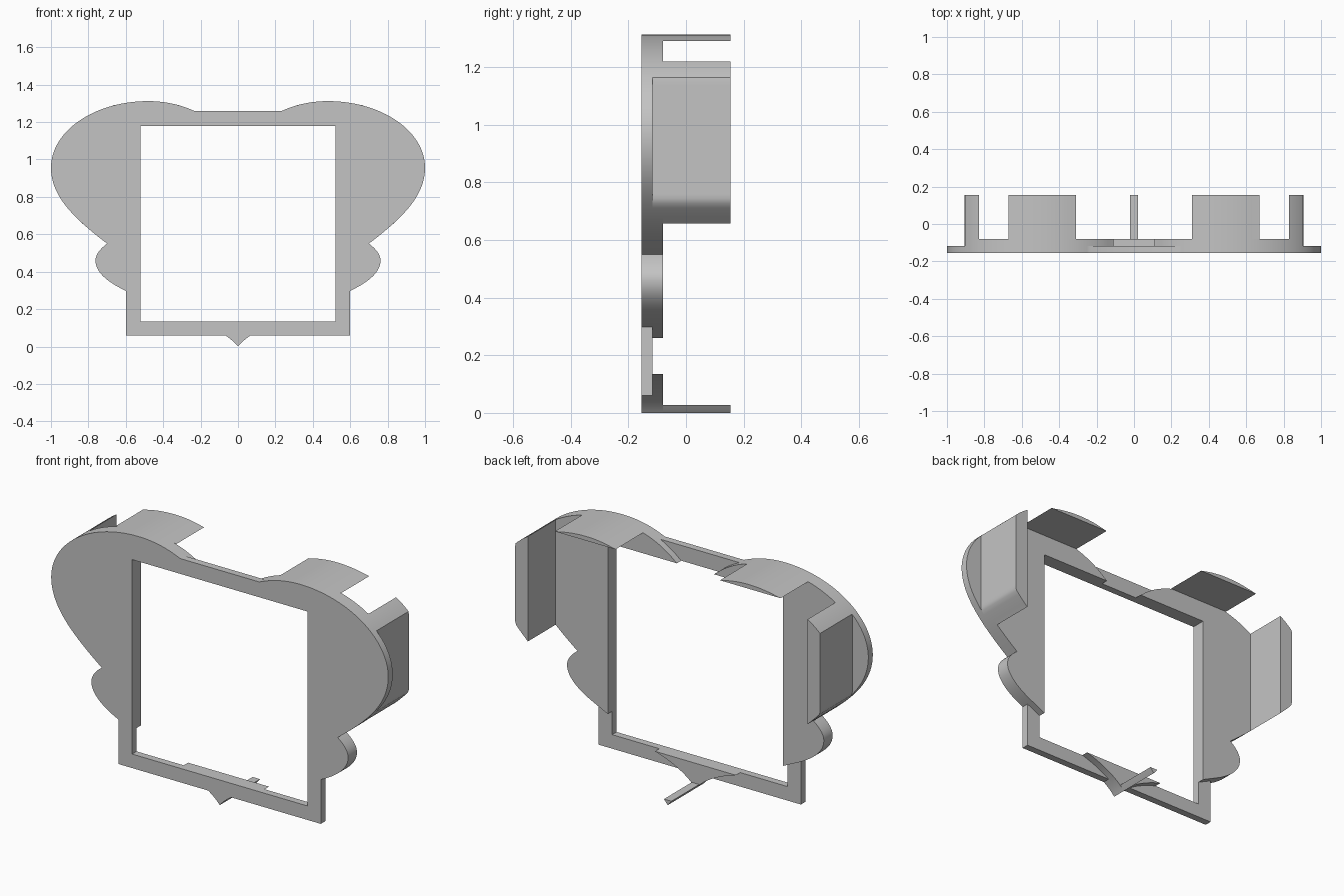
import bpy
import bmesh
from math import sin, cos, pi

if "Cube" in bpy.data.objects:
    bpy.data.objects.remove(bpy.data.objects["Cube"], do_unlink=True)

# Depth levels, front to back
FRONT, PLATE, RIM, BACK = -0.155, -0.117, -0.08, 0.155
# Window opening and outer frame
WIN_X, WIN_LOW, WIN_TOP = 0.52, 0.135, 1.178
FRAME_X, FRAME_LOW, FRAME_TOP = 0.6, 0.06, 1.26
SIDE_LIMIT = 0.905

grey = bpy.data.materials.new("plain grey")
grey.use_nodes = True
COLOUR = (0.55, 0.55, 0.55, 1)
grey.diffuse_color = COLOUR
grey.node_tree.nodes["Principled BSDF"].inputs["Base Color"].default_value = COLOUR


def bezier(a, b, c, d, steps=14):
    """Points along a cubic curve, without its first point."""
    pts = []
    for i in range(1, steps + 1):
        t = i / steps
        s = 1 - t
        pts.append(tuple(s**3 * p + 3 * s * s * t * q + 3 * s * t * t * r + t**3 * u
                         for p, q, r, u in zip(a, b, c, d)))
    return pts


def prism(name, outline, y0, y1):
    """Extrude a half outline in depth and mirror it across x = 0."""
    bm = bmesh.new()
    front = [bm.verts.new((x, y0, z)) for x, z in outline]
    back = [bm.verts.new((x, y1, z)) for x, z in outline]
    bm.faces.new(front)
    bm.faces.new(back[::-1])
    n = len(outline)
    for i in range(n):
        j = (i + 1) % n
        if max(outline[i][0], outline[j][0]) > 1e-5:  # leave the seam open
            bm.faces.new((front[i], back[i], back[j], front[j]))
    bmesh.ops.mirror(bm, geom=bm.verts[:] + bm.edges[:] + bm.faces[:],
                     axis='X', merge_dist=1e-5)
    bmesh.ops.remove_doubles(bm, verts=bm.verts[:], dist=1e-5)
    bmesh.ops.recalc_face_normals(bm, faces=bm.faces[:])
    mesh = bpy.data.meshes.new(name)
    bm.to_mesh(mesh)
    bm.free()
    mesh.materials.append(grey)
    obj = bpy.data.objects.new(name, mesh)
    bpy.context.collection.objects.link(obj)
    bpy.ops.object.select_all(action='DESELECT')
    obj.select_set(True)
    bpy.context.view_layer.objects.active = obj
    bpy.ops.object.shade_smooth_by_angle(angle=pi / 6)
    return obj


# Upper wing: elliptical crown, then a curve down to the notch
crown = []
STEPS = 56
START = 0.788 * pi
for i in range(STEPS + 1):
    a = START * (1 - i / STEPS)
    radius = 0.52 if cos(a) > 0 else 0.47
    crown.append((0.48 + radius * cos(a), 0.956 + 0.356 * sin(a)))
crown[0] = (0.11, WIN_TOP)
wing = crown + bezier((1, 0.956), (1, 0.8), (0.87, 0.68), (0.7, 0.55), 24)

# Small lower lobe
lobe = bezier((0.7, 0.55), (0.74, 0.52), (0.762, 0.49), (0.762, 0.459))
lobe += bezier((0.762, 0.459), (0.762, 0.39), (0.68, 0.335), (FRAME_X, 0.298))

# Bottom point
tip = [(0.24, WIN_LOW)] + bezier((0.24, WIN_LOW), (0.12, 0.1), (0.04, 0.05), (0, 0), 20)

# Front plate: the frame joined with the winged outline
plate = [(0, FRAME_TOP), (0.235, FRAME_TOP)]
plate += [p for p in wing if p[0] > 0.24] + lobe
plate += [(FRAME_X, FRAME_LOW), (0.068, FRAME_LOW)]
plate += [p for p in tip if p[1] < FRAME_LOW - 0.002]
plate += [(0, WIN_LOW), (WIN_X, WIN_LOW), (WIN_X, WIN_TOP), (0, WIN_TOP)]
prism("front_plate", plate, FRONT, PLATE)

# Thicker backing behind the wings, trimmed at the sides
backing = [(min(x, SIDE_LIMIT), z) for x, z in wing] + lobe
backing += [(WIN_X, 0.26), (WIN_X, WIN_TOP)]
prism("wing_backing", backing, PLATE, RIM)

# Backing behind the bottom point
prism("tip_backing", [(0, WIN_LOW)] + tip, PLATE, RIM)

# Tabs reaching backwards: top, sides and bottom
top_tab = [(0.31, 1.289)] + [p for p in crown if p[1] > 1.29] + [(0.67, 1.289)]
prism("top_tabs", top_tab, RIM, BACK)

side_tab = [(0.83, 1.219)]
side_tab += [(min(x, SIDE_LIMIT), z) for x, z in wing if x > 0.832]
side_tab += [(0.83, 0.656)]
prism("side_tabs", side_tab, RIM, BACK)

prism("bottom_tab", [(0, 0.027), (0.022, 0.027), (0.01, 0.011), (0, 0)], RIM, BACK)
